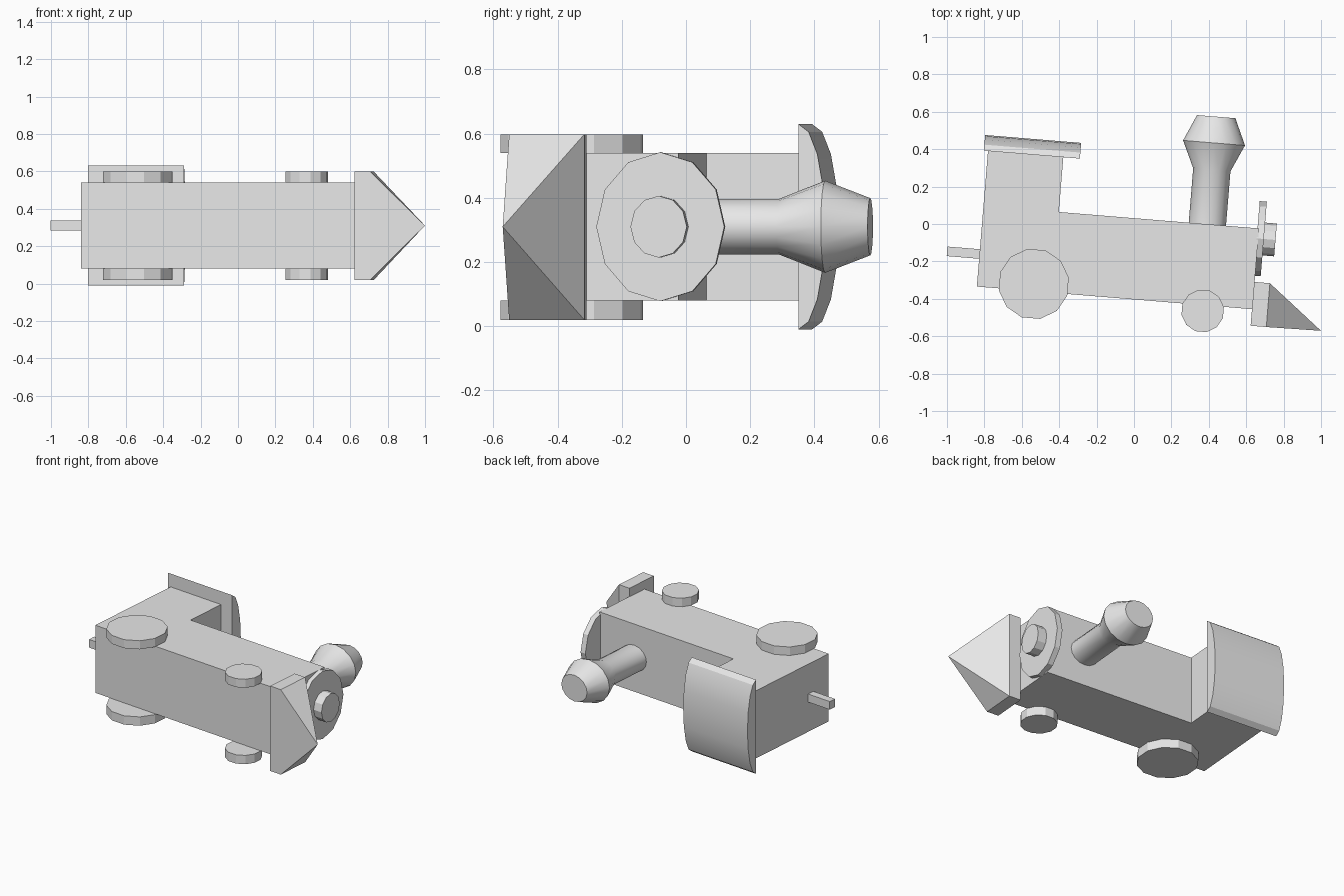
import bpy, bmesh, math

cube = bpy.data.objects.get("Cube")
if cube:
    bpy.data.objects.remove(cube, do_unlink=True)

TILT = math.radians(-4.7)   # the engine lies on its side, slightly turned
MID = 0.31                  # height of the engine's centre plane

grey = bpy.data.materials.new("plain grey")
grey.use_nodes = True
grey.diffuse_color = (0.8, 0.8, 0.8, 1)
grey.node_tree.nodes["Principled BSDF"].inputs["Base Color"].default_value = (0.8, 0.8, 0.8, 1)


def loft(name, rings, smooth=False):
    """Skin a list of equal-length rings and cap both ends."""
    bm = bmesh.new()
    rows = [[bm.verts.new(p) for p in ring] for ring in rings]
    n = len(rows[0])
    for a, b in zip(rows, rows[1:]):
        for i in range(n):
            j = (i + 1) % n
            bm.faces.new((a[i], a[j], b[j], b[i]))
    bm.faces.new(rows[0])
    bm.faces.new(rows[-1])
    bmesh.ops.remove_doubles(bm, verts=bm.verts[:], dist=1e-5)
    bmesh.ops.recalc_face_normals(bm, faces=bm.faces[:])
    mesh = bpy.data.meshes.new(name)
    bm.to_mesh(mesh)
    bm.free()
    mesh.materials.append(grey)
    ob = bpy.data.objects.new(name, mesh)
    bpy.context.collection.objects.link(ob)
    ob.rotation_euler.z = TILT
    if smooth:
        bpy.ops.object.select_all(action='DESELECT')
        ob.select_set(True)
        bpy.context.view_layer.objects.active = ob
        bpy.ops.object.shade_smooth_by_angle(angle=math.radians(28))
    return ob


def prism(name, profile, z0, z1):
    return loft(name, [[(x, y, z) for x, y in profile] for z in (z0, z1)])


def box(name, x0, x1, y0, y1, z0, z1):
    return prism(name, [(x0, y0), (x1, y0), (x1, y1), (x0, y1)], z0, z1)


def circle(n, ra, rb, phase=0.0):
    return [(ra * math.cos(2 * math.pi * i / n + phase),
             rb * math.sin(2 * math.pi * i / n + phase)) for i in range(n)]


# Body with the cab as one L-shaped profile
prism("body_and_cab", [(-0.81, -0.402), (0.668, -0.402), (0.668, 0.031),
                       (-0.406, 0.031), (-0.406, 0.327), (-0.81, 0.327)], 0.08, 0.54)

# Arched roof: half an ellipse with a flat underside
arch = [(0.325 + 0.084 * math.sin(math.pi * i / 8),
         MID + 0.32 * math.cos(math.pi * i / 8)) for i in range(9)]
loft("roof", [[(x, y, z) for y, z in arch] for x in (-0.832, -0.317)], smooth=True)

# Wheels on both sides
for side, z0, z1 in (("left", 0.54, 0.598), ("right", 0.02, 0.08)):
    for place, x, y, r in (("rear", -0.508, -0.363, 0.19), ("front", 0.404, -0.433, 0.115)):
        rim = [(x + a, y + b) for a, b in circle(12, r, r, math.radians(15))]
        prism(f"{place}_wheel_{side}", rim, z0, z1)

# Boiler front disc and its knob
for name, x0, x1, ry, rz in (("boiler_disc", 0.66, 0.698, 0.2, 0.232),
                             ("boiler_knob", 0.69, 0.761, 0.088, 0.096)):
    loft(name, [[(x, -0.023 + a, MID + b) for a, b in circle(12, ry, rz)] for x in (x0, x1)])

# Flared chimney
steps = [(0.02, 0.1), (0.323, 0.1), (0.467, 0.166), (0.608, 0.103)]
loft("chimney", [[(0.391 + a, y, MID + b) for a, b in circle(16, r, 0.865 * r)]
                 for y, r in steps], smooth=True)

# Rear coupling bar
box("coupling_bar", -0.984, -0.80, -0.253, -0.202, 0.283, 0.338)

# Track guard: a block drawn out to a low point
lo, hi = -0.491, -0.256
ends = [[(x, lo, 0.02), (x, hi, 0.02), (x, hi, 0.598), (x, lo, 0.598)] for x in (0.666, 0.75)]
loft("track_guard", ends + [[(1.043, -0.487, MID)] * 4])
